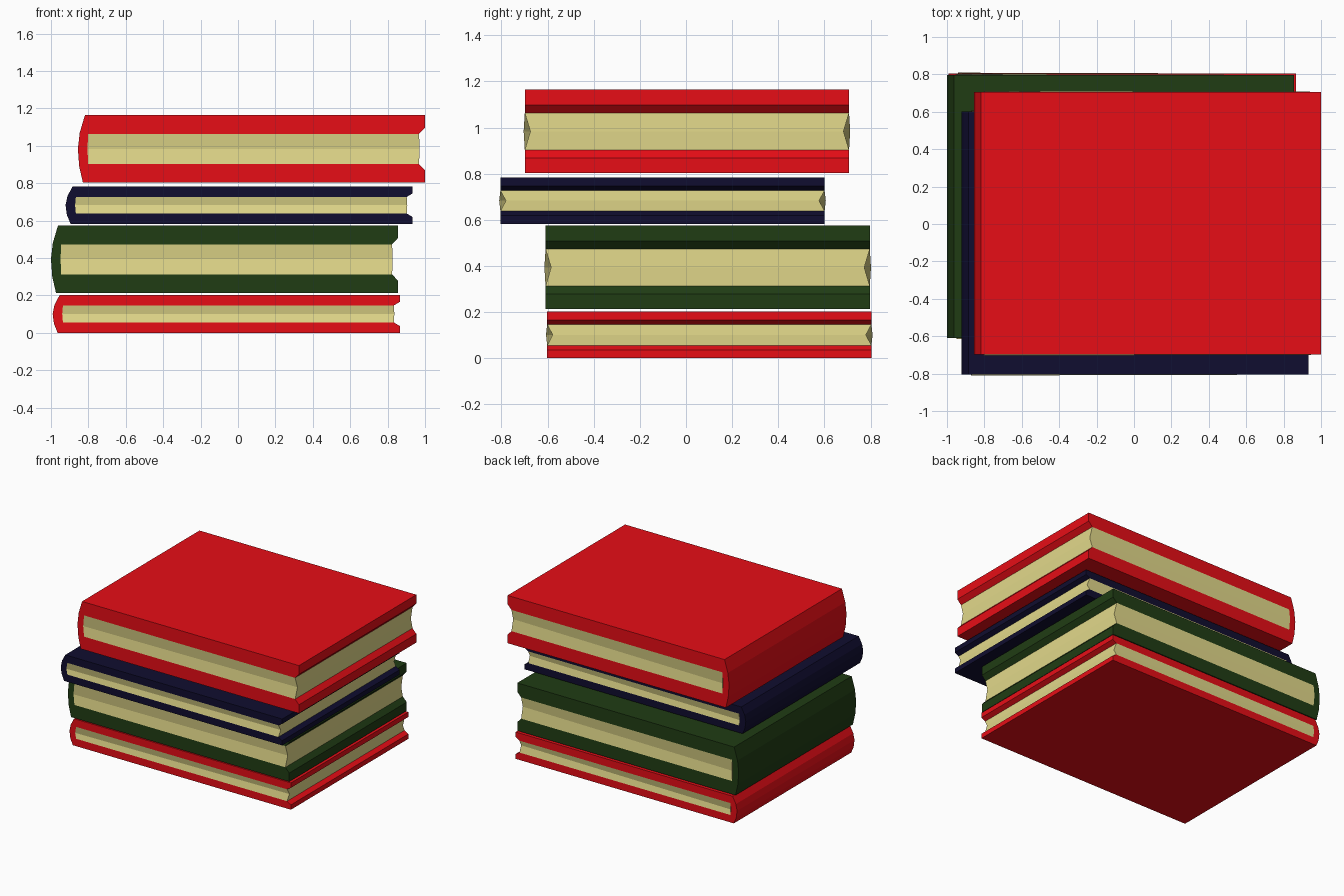
import bpy

if "Cube" in bpy.data.objects:
    bpy.data.objects.remove(bpy.data.objects["Cube"])

LENGTH, WIDTH = 1.856, 1.406


def material(name, rgb):
    m = bpy.data.materials.new(name)
    m.diffuse_color = (*rgb, 1)
    m.use_nodes = True
    m.node_tree.nodes["Principled BSDF"].inputs["Base Color"].default_value = m.diffuse_color
    return m


def add_mesh(name, verts, faces, mat):
    me = bpy.data.meshes.new(name)
    me.from_pydata(verts, [], faces)
    me.materials.append(mat)
    ob = bpy.data.objects.new(name, me)
    bpy.context.collection.objects.link(ob)
    return ob


# Cover cross-section: x from the spine, z as a fraction of the book height
COVER = [(0.027, 0), (LENGTH, 0), (LENGTH, 0.18), (1.824, 0.275),
         (0.055, 0.275), (0.051, 0.5), (0.055, 0.72),
         (1.824, 0.72), (LENGTH, 0.815), (LENGTH, 1), (0.038, 1),
         (0.01, 0.74), (0, 0.5), (0.007, 0.24)]

# Page block layers: z fraction, spine x, fore-edge x, end inset at spine and fore-edge
PAGES = [(0.275, 0.055, 1.824, 0, 0),
         (0.5, 0.051, 1.827, -0.005, 0.024),
         (0.72, 0.055, 1.824, 0, 0)]


def book(name, x, y, z, height, cover_mat):
    # Wrapped cover: C-shaped profile swept along the spine
    n = len(COVER)
    verts = [(x + px, y + s * WIDTH / 2, z + pz * height)
             for s in (-1, 1) for px, pz in COVER]
    faces = [tuple(range(n)), tuple(range(2 * n - 1, n - 1, -1))]
    faces += [((i + 1) % n, i, i + n, (i + 1) % n + n) for i in range(n)]
    add_mesh(name + "_cover", verts, faces, cover_mat)

    # Page block, with ends hollowed at mid height towards the fore-edge
    verts = []
    for pz, x0, x1, i0, i1 in PAGES:
        a, b = WIDTH / 2 - i0, WIDTH / 2 - i1
        for px, py in ((x0, -a), (x1, -b), (x1, b), (x0, a)):
            verts.append((x + px, y + py, z + pz * height))
    faces = [(3, 2, 1, 0), (8, 9, 10, 11)]
    for k in (0, 4):
        faces += [(k + i, k + (i + 1) % 4, k + 4 + (i + 1) % 4, k + 4 + i)
                  for i in range(4)]
    add_mesh(name + "_pages", verts, faces, paper)


red = material("red_cloth", (0.80, 0.004, 0.008))
green = material("green_cloth", (0.0145, 0.046, 0.007))
navy = material("navy_cloth", (0.005, 0.004, 0.029))
paper = material("paper", (0.76, 0.69, 0.255))

# Stack from bottom to top
book("thin_red_book", -0.991, 0.101, 0.0, 0.203, red)
book("thick_green_book", -1.0, 0.094, 0.213, 0.362, green)
book("thin_navy_book", -0.922, -0.102, 0.583, 0.2, navy)
book("thick_red_book", -0.856, 0.004, 0.803, 0.362, red)
